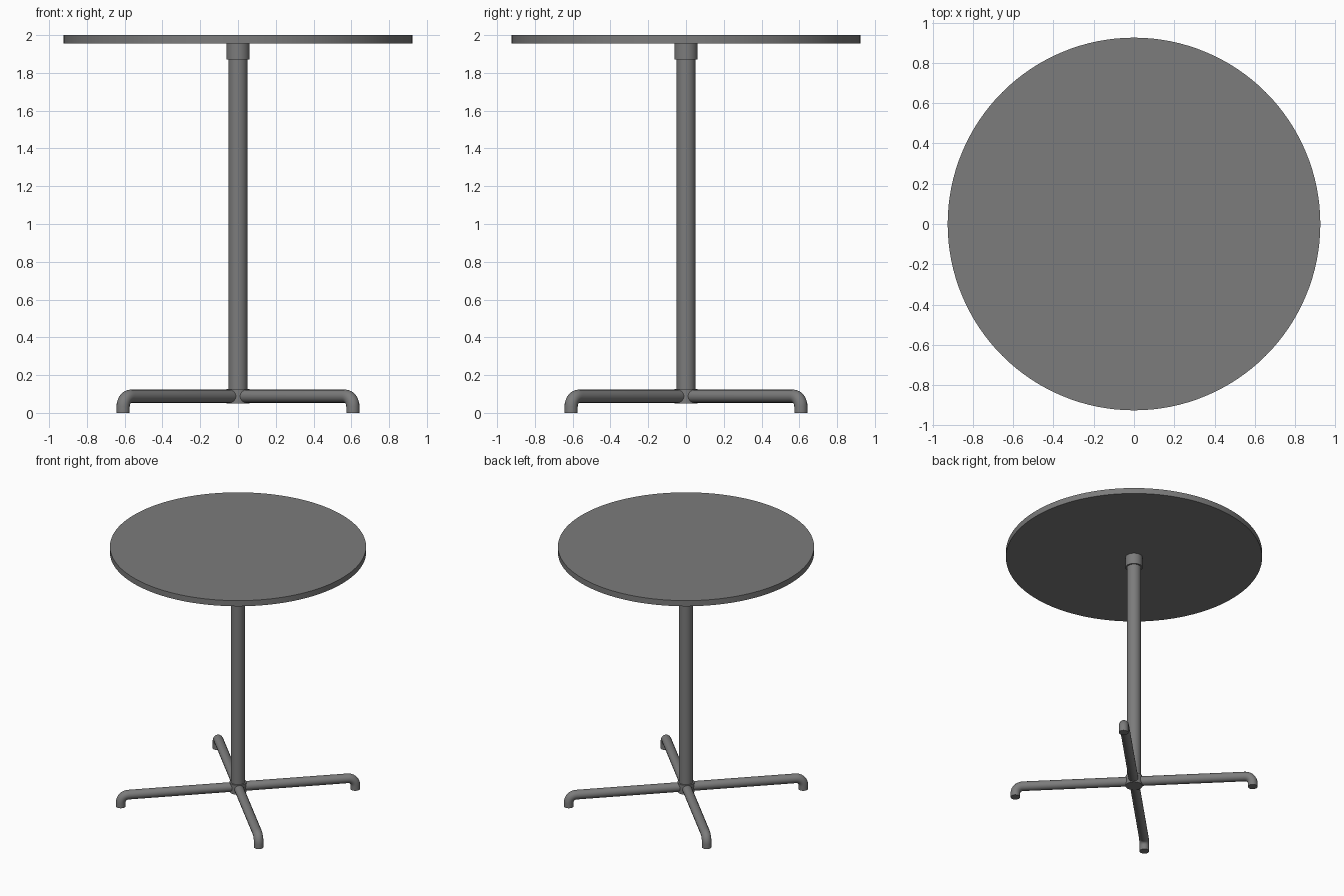
import bpy
import math
from mathutils import Vector

cube = bpy.data.objects.get("Cube")
if cube:
    bpy.data.objects.remove(cube, do_unlink=True)

GREY = (0.2, 0.2, 0.2, 1.0)
metal = bpy.data.materials.new("grey_metal")
metal.use_nodes = True
metal.diffuse_color = GREY
metal.node_tree.nodes["Principled BSDF"].inputs["Base Color"].default_value = GREY


def finish(obj, name):
    obj.name = name
    obj.data.materials.clear()
    obj.data.materials.append(metal)
    bpy.ops.object.select_all(action="DESELECT")
    obj.select_set(True)
    bpy.context.view_layer.objects.active = obj
    bpy.ops.object.shade_smooth_by_angle(angle=math.radians(35))


def cylinder(name, radius, bottom, top, sides=48):
    bpy.ops.mesh.primitive_cylinder_add(
        vertices=sides, radius=radius, depth=top - bottom,
        location=(0, 0, (bottom + top) / 2))
    finish(bpy.context.object, name)


def leg(name, angle, reach=0.86, height=0.088, radius=0.035, bend=0.055):
    # Centre line: out from the hub, round the elbow, down to the floor
    path = [(0.03, height)]
    for i in range(9):
        a = math.pi / 2 * i / 8
        path.append((reach - bend + bend * math.sin(a),
                     height - bend + bend * math.cos(a)))
    path.append((reach, 0))

    curve = bpy.data.curves.new(name, "CURVE")
    curve.dimensions = "3D"
    curve.bevel_depth = radius
    curve.bevel_resolution = 6
    curve.use_fill_caps = True
    spline = curve.splines.new("POLY")
    spline.points.add(len(path) - 1)
    for point, (r, z) in zip(spline.points, path):
        point.co = Vector((r * math.cos(angle), r * math.sin(angle), z, 1))
    obj = bpy.data.objects.new(name, curve)
    bpy.context.collection.objects.link(obj)
    bpy.ops.object.select_all(action="DESELECT")
    obj.select_set(True)
    bpy.context.view_layer.objects.active = obj
    bpy.ops.object.convert(target="MESH")
    finish(bpy.context.object, name)


# Round top and its central support
cylinder("table_top", 0.925, 1.955, 2.0, 128)
cylinder("top_collar", 0.062, 1.87, 1.955)
cylinder("column", 0.051, 0.06, 1.9)
cylinder("base_hub", 0.061, 0.05, 0.126)

# Four diagonal legs
names = ("back_left_leg", "back_right_leg", "front_right_leg", "front_left_leg")
for i, leg_name in enumerate(names):
    leg(leg_name, math.pi / 4 + i * math.pi / 2)
